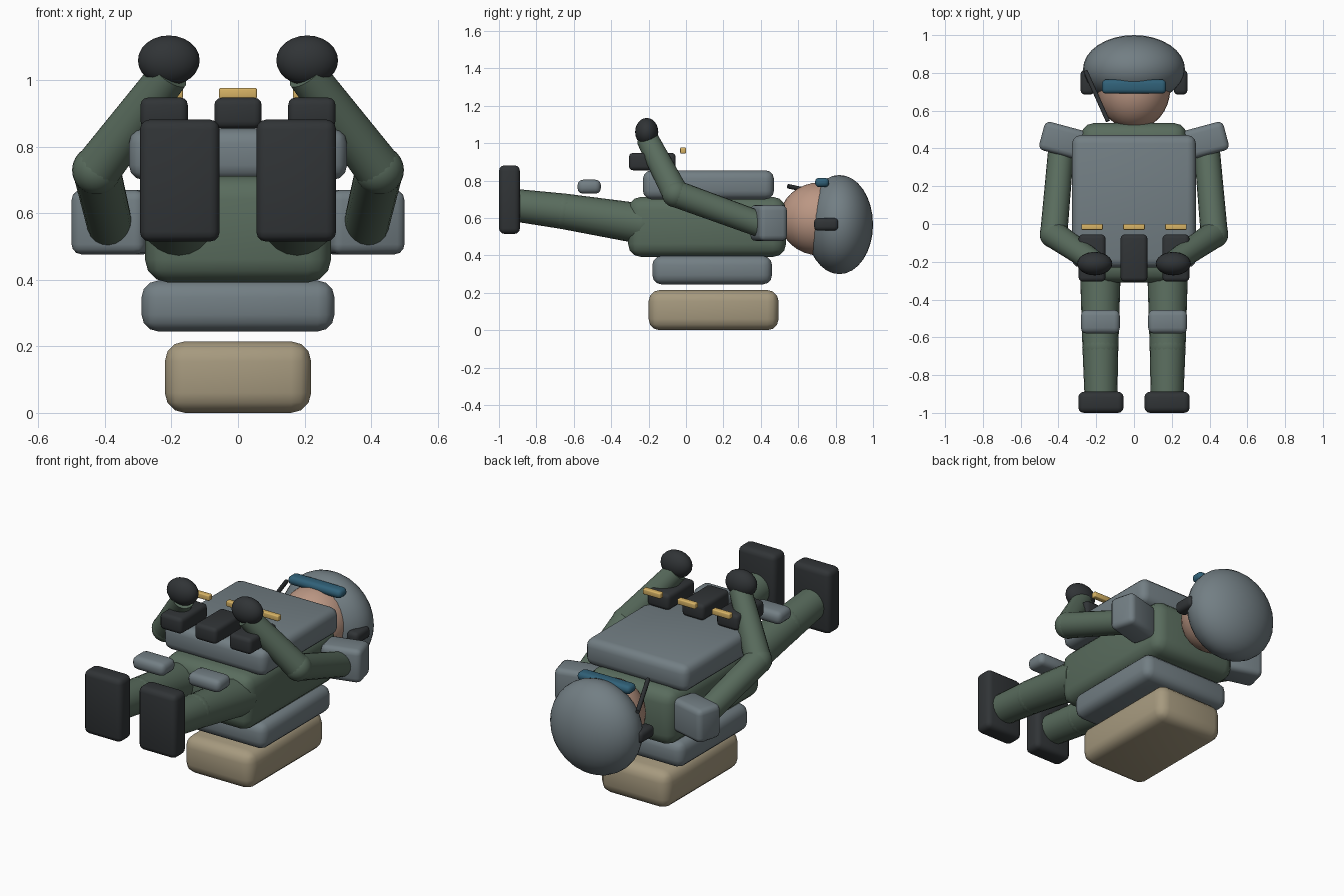
import bpy, math
from mathutils import Vector

if "Cube" in bpy.data.objects:
    bpy.data.objects.remove(bpy.data.objects["Cube"])


def material(name, rgb):
    m = bpy.data.materials.new(name)
    m.diffuse_color = (*rgb, 1)
    m.use_nodes = True
    m.node_tree.nodes["Principled BSDF"].inputs["Base Color"].default_value = m.diffuse_color
    return m


SLATE = material("slate", (0.17, 0.21, 0.23))
GREEN = material("green_cloth", (0.10, 0.15, 0.11))
DARK = material("dark_rubber", (0.03, 0.034, 0.037))
TAN = material("tan_canvas", (0.38, 0.32, 0.21))
SKIN = material("skin", (0.50, 0.31, 0.23))
BLUE = material("blue_glass", (0.03, 0.12, 0.19))
GOLD = material("brass", (0.68, 0.45, 0.13))


def finish(name, mat):
    o = bpy.context.object
    o.name = name
    o.data.materials.append(mat)
    bpy.ops.object.shade_smooth_by_angle(angle=math.radians(40))
    return o


def box(name, x, y, z, bevel, mat, turn=0):
    """Rounded box from (min, max) ranges, optionally turned about z."""
    mid = [(a + b) / 2 for a, b in (x, y, z)]
    bpy.ops.mesh.primitive_cube_add(size=1, location=mid)
    o = bpy.context.object
    o.scale = [b - a for a, b in (x, y, z)]
    bpy.ops.object.transform_apply(location=False, rotation=False, scale=True)
    mod = o.modifiers.new("round", 'BEVEL')
    mod.width, mod.segments = bevel, 3
    bpy.ops.object.modifier_apply(modifier="round")
    o.rotation_euler.z = turn
    return finish(name, mat)


def ball(name, loc, radii, mat, seg=24):
    bpy.ops.mesh.primitive_uv_sphere_add(segments=seg, ring_count=seg // 2, radius=1, location=loc)
    bpy.context.object.scale = radii
    bpy.ops.object.transform_apply(location=False, rotation=False, scale=True)
    return finish(name, mat)


def limb(name, a, b, ra, rb, mat, seg=20):
    """Tapered cylinder from a to b."""
    a, b = Vector(a), Vector(b)
    d = b - a
    bpy.ops.mesh.primitive_cone_add(vertices=seg, radius1=ra, radius2=rb, depth=d.length, location=(a + b) / 2)
    bpy.context.object.rotation_euler = d.to_track_quat('Z', 'Y').to_euler()
    return finish(name, mat)


def around(c, h):
    return (c - h, c + h)


# Body stack: pack, back plate, torso, chest plate
box("backpack", (-.22, .22), (-.20, .495), (0, .215), .06, TAN)
box("back_plate", (-.29, .29), (-.18, .46), (.245, .398), .05, SLATE)
box("torso", (-.28, .28), (-.31, .535), (.392, .713), .07, GREEN)
box("chest_plate", (-.328, .328), (-.23, .47), (.70, .855), .045, SLATE)

# Pouches and brass clips across the waist
for i, cx in enumerate((-.222, 0, .222)):
    box(f"pouch_{i}", around(cx, .071), (-.305, -.055), (.855, .948), .022, DARK)
    box(f"clip_{i}", around(cx, .057), (-.031, .001), (.945, .977), .006, GOLD)

# Head, helmet, goggles and microphone
ball("head", (0, .715, .595), (.192, .215, .195), SKIN, 32)
ball("helmet", (0, .82, .565), (.27, .18, .265), SLATE, 32)
box("goggles", (-.17, .17), (.69, .765), (.765, .815), .022, BLUE)
limb("microphone_boom", (-.257, .81, .715), (-.138, .545, .77), .012, .012, DARK, 10)

for s, side in ((-1, "left"), (1, "right")):
    box(f"{side}_earpiece", around(s * .247, .036), (.685, .815), (.532, .60), .022, DARK)
    box(f"{side}_shoulder_pad", around(s * .377, .115), around(.442, .078), (.477, .67), .03, SLATE,
        turn=s * math.radians(15))

    # Arm bent upward over the chest
    shoulder, elbow, wrist = (s * .382, .44, .55), (s * .425, -.055, .73), (s * .205, -.205, 1.02)
    limb(f"{side}_upper_arm", shoulder, elbow, .068, .072, GREEN)
    ball(f"{side}_shoulder", shoulder, (.068,) * 3, GREEN)
    ball(f"{side}_elbow", elbow, (.074,) * 3, GREEN)
    limb(f"{side}_forearm", elbow, wrist, .072, .06, GREEN)
    ball(f"{side}_glove", (s * .208, -.21, 1.06), (.093, .062, .075), DARK)

    # Leg, floating knee pad and boot
    hip, knee, ankle = (s * .178, -.24, .57), (s * .178, -.655, .636), (s * .175, -.91, .668)
    limb(f"{side}_thigh", hip, knee, .108, .095, GREEN)
    ball(f"{side}_hip", hip, (.105,) * 3, GREEN)
    ball(f"{side}_knee", knee, (.096,) * 3, GREEN)
    limb(f"{side}_shin", knee, ankle, .095, .087, GREEN)
    box(f"{side}_knee_pad", around(s * .178, .103), (-.58, -.455), (.73, .805), .03, SLATE)
    box(f"{side}_boot", around(s * .175, .12), (-1, -.888), (.515, .882), .03, DARK)
